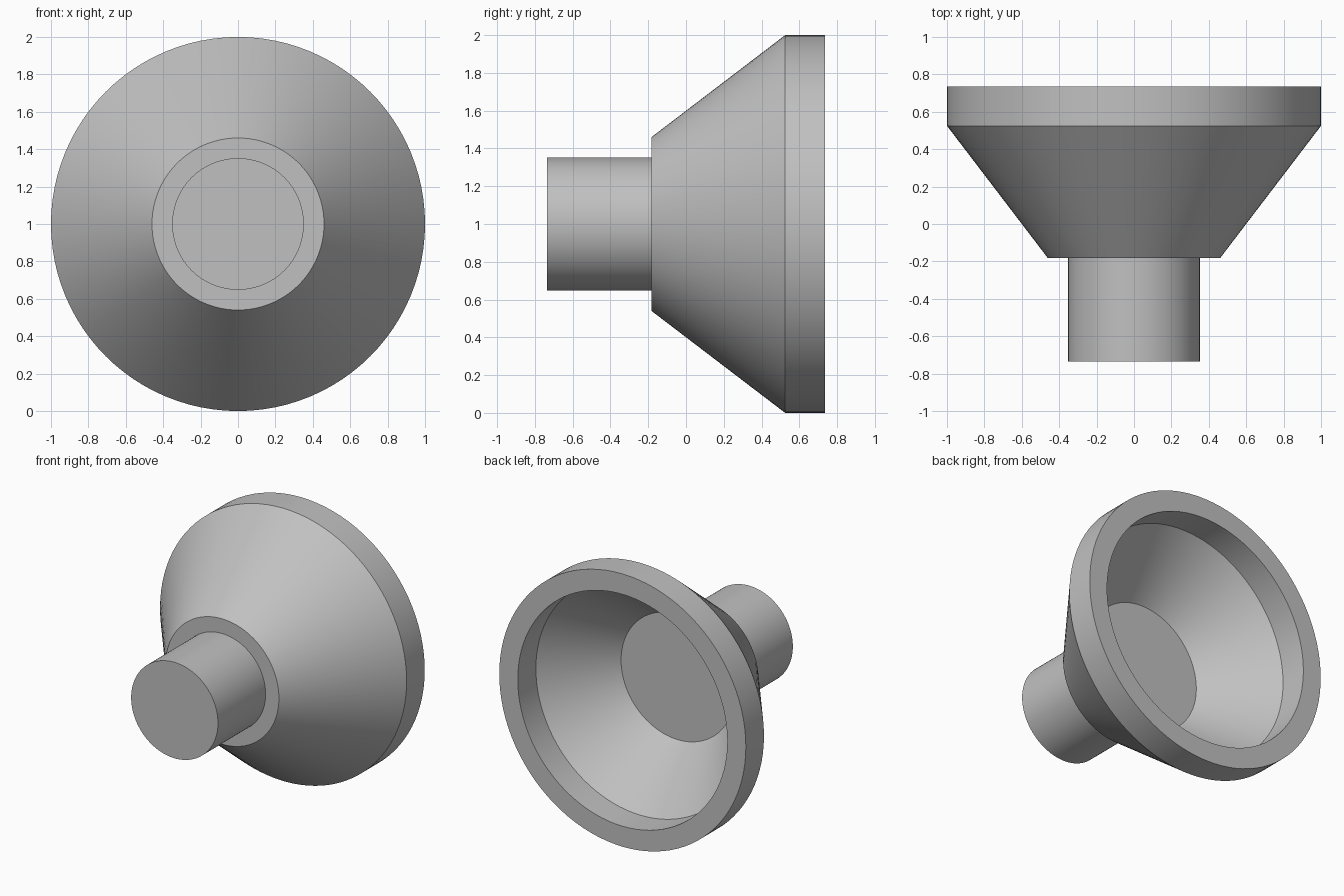
import bpy
import bmesh
import math
from mathutils import Matrix, Vector

default_cube = bpy.data.objects.get("Cube")
if default_cube:
    bpy.data.objects.remove(default_cube, do_unlink=True)

# Single plain grey
GREY = (0.53, 0.53, 0.53, 1.0)
grey = bpy.data.materials.new("plain grey")
grey.use_nodes = True
grey.diffuse_color = GREY
grey.node_tree.nodes["Principled BSDF"].inputs["Base Color"].default_value = GREY


def turned_part(name, profile, segments=96):
    """Spin a (radius, y) profile about the horizontal axis at z = 1."""
    bm = bmesh.new()
    verts = [bm.verts.new((r, y, 1)) for r, y in profile]
    edges = [bm.edges.new(pair) for pair in zip(verts, verts[1:])]
    bmesh.ops.spin(bm, geom=verts + edges, cent=(0, 0, 1), axis=(0, 1, 0),
                   angle=math.tau, steps=segments, use_duplicate=False)
    bmesh.ops.remove_doubles(bm, verts=bm.verts, dist=0.0001)
    bmesh.ops.recalc_face_normals(bm, faces=bm.faces)
    mesh = bpy.data.meshes.new(name)
    bm.to_mesh(mesh)
    bm.free()
    mesh.materials.append(grey)
    part = bpy.data.objects.new(name, mesh)
    bpy.context.collection.objects.link(part)
    bpy.ops.object.select_all(action="DESELECT")
    part.select_set(True)
    bpy.context.view_layer.objects.active = part
    bpy.ops.object.shade_smooth_by_angle(angle=math.radians(25))
    return part


# Stem, flared bell and hollow cup as one closed turned body
turned_part("flared_cup_with_stem", [
    (0, -0.735), (0.352, -0.735), (0.352, -0.183),   # stem
    (0.46, -0.183), (1, 0.525), (1, 0.735),          # shoulder, flare, rim
    (0.85, 0.735), (0.85, 0.525),                    # inner lip
    (0.46, 0.095), (0, 0.095),                       # inner cone and floor
])
